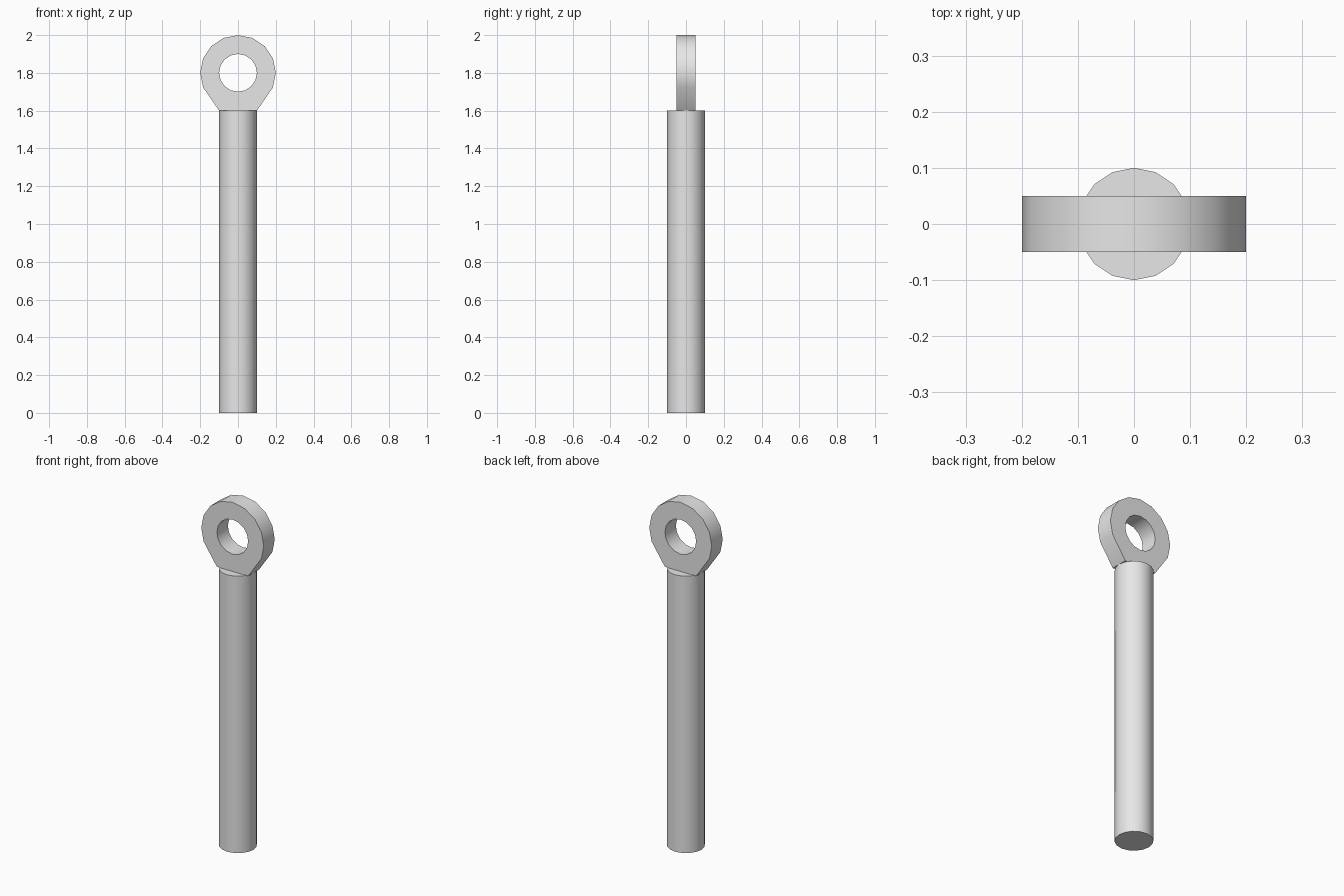
import bpy, bmesh
from math import sin, cos, radians

cube = bpy.data.objects.get("Cube")
if cube:
    bpy.data.objects.remove(cube, do_unlink=True)

SIDES = 16
STEP = 360 / SIDES
SHAFT_RADIUS, SHAFT_HEIGHT = 0.1, 1.6
EYE_RADIUS, HOLE_RADIUS, EYE_HEIGHT, EYE_DEPTH = 0.2, 0.1, 1.8, 0.1

grey = bpy.data.materials.new("light grey metal")
grey.use_nodes = True
grey.diffuse_color = (0.8, 0.8, 0.8, 1)
grey.node_tree.nodes["Principled BSDF"].inputs["Base Color"].default_value = (0.8, 0.8, 0.8, 1)


def finish(bm, name):
    bmesh.ops.recalc_face_normals(bm, faces=bm.faces)
    mesh = bpy.data.meshes.new(name)
    bm.to_mesh(mesh)
    bm.free()
    mesh.materials.append(grey)
    obj = bpy.data.objects.new(name, mesh)
    bpy.context.collection.objects.link(obj)
    bpy.ops.object.select_all(action="DESELECT")
    obj.select_set(True)
    bpy.context.view_layer.objects.active = obj
    bpy.ops.object.shade_smooth_by_angle(angle=radians(30))
    return obj


def arc(radius, first, count):
    angles = [radians((first + i) * STEP) for i in range(count)]
    return [(radius * cos(a), EYE_HEIGHT + radius * sin(a)) for a in angles]


def add_loop(bm, points):
    verts = [bm.verts.new((x, -EYE_DEPTH / 2, z)) for x, z in points]
    return [bm.edges.new((v, verts[i - 1])) for i, v in enumerate(verts)]


# Round shaft
bm = bmesh.new()
bmesh.ops.create_cone(bm, cap_ends=True, segments=SIDES, radius1=SHAFT_RADIUS,
                      radius2=SHAFT_RADIUS, depth=SHAFT_HEIGHT)
bmesh.ops.translate(bm, verts=bm.verts, vec=(0, 0, SHAFT_HEIGHT / 2))
finish(bm, "shaft")

# Flat eye with a round hole, tapering down to the top of the shaft
bm = bmesh.new()
foot = [(-SHAFT_RADIUS, SHAFT_HEIGHT), (SHAFT_RADIUS, SHAFT_HEIGHT)]
edges = add_loop(bm, arc(EYE_RADIUS, -1, SIDES // 2 + 3) + foot)
edges += add_loop(bm, arc(HOLE_RADIUS, 0, SIDES))
bmesh.ops.triangle_fill(bm, edges=edges, use_beauty=True, normal=(0, -1, 0))
back = bmesh.ops.extrude_face_region(bm, geom=bm.faces[:], use_keep_orig=True)
bmesh.ops.translate(bm, vec=(0, EYE_DEPTH, 0),
                    verts=[g for g in back["geom"] if isinstance(g, bmesh.types.BMVert)])
finish(bm, "eye")
